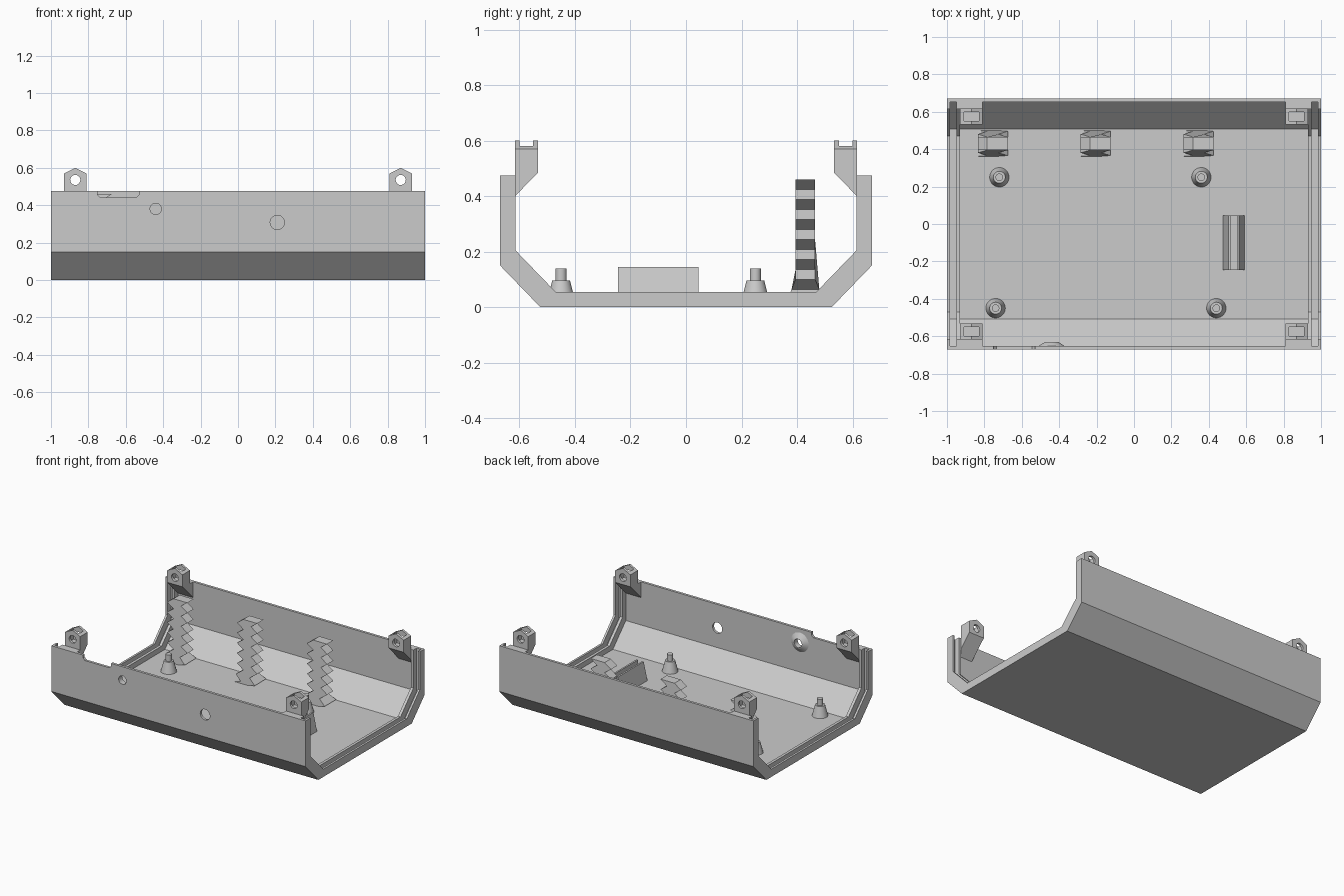
import bpy, bmesh, math
from mathutils import Matrix, Vector

cube = bpy.data.objects.get("Cube")
if cube:
    bpy.data.objects.remove(cube, do_unlink=True)

grey = bpy.data.materials.new("light_grey_plastic")
grey.use_nodes = True
COLOUR = (0.6, 0.6, 0.6, 1)
grey.diffuse_color = COLOUR
grey.node_tree.nodes["Principled BSDF"].inputs["Base Color"].default_value = COLOUR


def finish(bm, name):
    bmesh.ops.recalc_face_normals(bm, faces=bm.faces)
    me = bpy.data.meshes.new(name)
    bm.to_mesh(me)
    bm.free()
    me.materials.append(grey)
    ob = bpy.data.objects.new(name, me)
    bpy.context.collection.objects.link(ob)
    return ob


def prism(name, points, axis, a, b):
    """Extrude a profile: (y, z) points along x, or (x, z) points along y."""
    def place(p, d):
        return (d, p[0], p[1]) if axis == "x" else (p[0], d, p[1])
    bm = bmesh.new()
    face = bm.faces.new([bm.verts.new(place(p, a)) for p in points])
    ext = bmesh.ops.extrude_face_region(bm, geom=[face])
    moved = [v for v in ext["geom"] if isinstance(v, bmesh.types.BMVert)]
    bmesh.ops.translate(bm, verts=moved, vec=Vector(place((0, 0), b - a)))
    return finish(bm, name)


def cone(name, centre, r1, r2, depth, along_y=False, sides=32):
    """Frustum whose first end sits at the given point."""
    bm = bmesh.new()
    turn = Matrix.Rotation(math.radians(-90), 4, "X") if along_y else Matrix()
    m = Matrix.Translation(centre) @ turn @ Matrix.Translation((0, 0, depth / 2))
    bmesh.ops.create_cone(bm, cap_ends=True, segments=sides, radius1=r1,
                          radius2=r2, depth=depth, matrix=m)
    return finish(bm, name)


def cut(cutter, *targets):
    cutter.hide_render = True
    for ob in targets:
        mod = ob.modifiers.new("cut", "BOOLEAN")
        mod.operation = "DIFFERENCE"
        mod.solver = "EXACT"
        mod.object = cutter
        bpy.context.view_layer.objects.active = ob
        bpy.ops.object.modifier_apply(modifier=mod.name)
    bpy.data.objects.remove(cutter, do_unlink=True)


def smooth(ob):
    bpy.ops.object.select_all(action="DESELECT")
    ob.select_set(True)
    bpy.context.view_layer.objects.active = ob
    bpy.ops.object.shade_smooth_by_angle(angle=math.radians(30))


TOP, SKIN, RIB = 0.475, 0.018, 0.055


def section(t):
    """Open tray section, moved inwards by t."""
    half = [(0.67 - t, TOP), (0.67 - t, 0.15 + t), (0.525 - t, t)]
    return half + [(-y, z) for y, z in reversed(half)]


# Tray shell
shell = prism("tray_shell", section(0) + section(SKIN)[::-1], "x", -1, 1)

# Paired ribs at each end, with a panel groove between them
for side, sx in (("left", 1), ("right", -1)):
    for label, a, b in (("inner", 0.93, 0.95), ("outer", 0.985, 1.0)):
        prism(f"{side}_{label}_rib", section(SKIN) + section(RIB)[::-1],
              "x", sx * a, sx * b)

# Front wall openings and the flared boss behind the small one
boss = cone("button_boss", (-0.44, -0.653, 0.38), 0.07, 0.035, 0.023, True)
cut(cone("small_hole", (-0.44, -0.7, 0.38), 0.03, 0.03, 0.12, True), shell, boss)
cut(cone("large_hole", (0.21, -0.7, 0.308), 0.038, 0.038, 0.12, True), shell)
cut(prism("notch", [(-0.75, 0.5), (-0.75, 0.455), (-0.735, 0.44), (-0.545, 0.44),
                    (-0.53, 0.455), (-0.53, 0.5)], "y", -0.7, -0.64), shell)

# Corner screw tabs: pointed top, cross hole and nut slot
CX, PEAK, SHOULDER = 0.87, 0.6, 0.57
for ylabel, sy in (("front", -1), ("back", 1)):
    for xlabel, sx in (("left", 1), ("right", -1)):
        outline = [(0.533, 0.485), (0.533, PEAK), (0.617, PEAK), (0.617, TOP),
                   (0.652, TOP), (0.652, 0.363)]
        tab = prism(f"{ylabel}_{xlabel}_tab", [(sy * y, z) for y, z in outline],
                    "x", sx * 0.81, sx * 0.93)
        x = sx * CX
        for s in (-1, 1):
            cut(prism("roof", [(x, PEAK), (x + s * 0.08, SHOULDER - 0.01),
                               (x + s * 0.08, PEAK + 0.1), (x, PEAK + 0.1)],
                      "y", -0.7, 0.7), tab)
        cut(cone("bolt_hole", (x, sy * 0.575 - 0.06, 0.535), 0.027, 0.027, 0.12,
                 True), tab)
        cut(prism("slot", [(x - 0.04, 0.5), (x + 0.04, 0.5), (x + 0.04, 0.7),
                           (x - 0.04, 0.7)], "y", sy * 0.552, sy * 0.6), tab)

# Board standoffs: tapered foot with a locating pin
for i, (x, y) in enumerate([(-0.72, 0.25), (0.36, 0.25), (-0.74, -0.45), (0.44, -0.45)]):
    smooth(cone(f"standoff_foot_{i + 1}", (x, y, SKIN), 0.052, 0.032, 0.077))
    smooth(cone(f"standoff_pin_{i + 1}", (x, y, 0.09), 0.02, 0.02, 0.05))

# Zigzag posts along the back, each with a flared foot
STEP, LEVELS = 0.036, 13
heights = [max(0.46 - STEP * i, SKIN) for i in range(LEVELS + 1)]
for i, x in enumerate((-0.755, -0.205, 0.345)):
    edge = [(x + (0.025 if k % 2 == 0 else -0.025), z) for k, z in enumerate(heights)]
    outline = [(px + 0.055, z) for px, z in edge]
    outline += [(px - 0.055, z) for px, z in reversed(edge)]
    post = prism(f"zigzag_post_{i + 1}", outline, "y", 0.395, 0.465)
    for v in post.data.vertices:
        low = max(0, 0.1 - v.co.z) / (0.1 - SKIN)
        v.co.y += low * (0.035 if v.co.y > 0.43 else -0.033)

# Flared clip channel for a small upright board
prism("board_clip", [(0.475, SKIN), (0.505, 0.145), (0.517, 0.145), (0.517, 0.05),
                     (0.55, 0.05), (0.55, 0.145), (0.562, 0.145), (0.59, SKIN)],
      "y", -0.245, 0.045)

smooth(boss)
